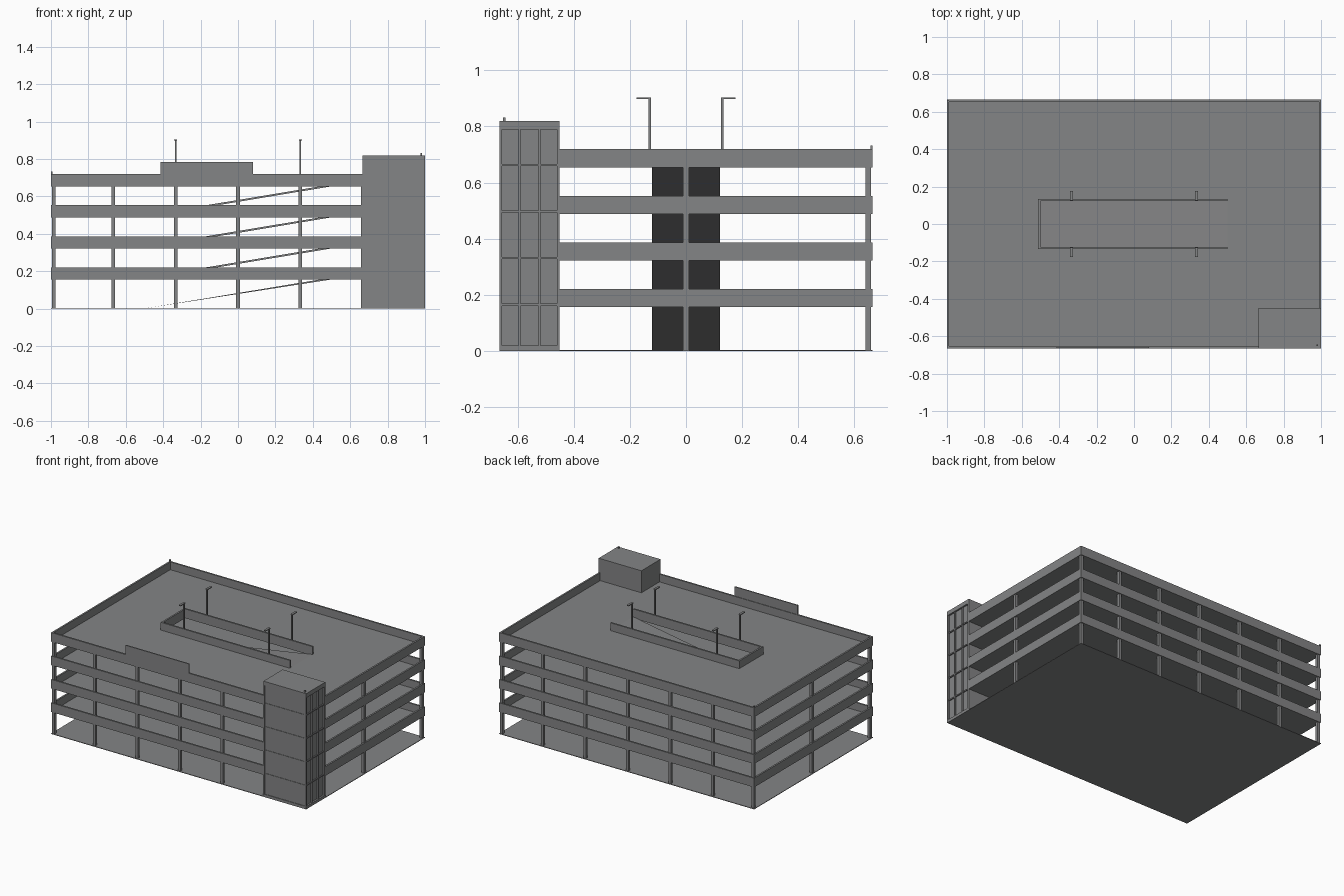
import bpy, bmesh
from mathutils import Vector

cube = bpy.data.objects.get("Cube")
if cube:
    bpy.data.objects.remove(cube, do_unlink=True)

GREY = (0.23, 0.233, 0.236, 1)
concrete = bpy.data.materials.new("concrete grey")
concrete.use_nodes = True
concrete.diffuse_color = GREY
concrete.node_tree.nodes["Principled BSDF"].inputs["Base Color"].default_value = GREY


def build(name, boxes):
    """One object from boxes given as (x0, x1, y0, y1, z0, z1)."""
    bm = bmesh.new()
    for x0, x1, y0, y1, z0, z1 in boxes:
        lo, hi = Vector((x0, y0, z0)), Vector((x1, y1, z1))
        verts = bmesh.ops.create_cube(bm, size=1)["verts"]
        bmesh.ops.scale(bm, vec=hi - lo, verts=verts)
        bmesh.ops.translate(bm, vec=(lo + hi) / 2, verts=verts)
    mesh = bpy.data.meshes.new(name)
    bm.to_mesh(mesh)
    bm.free()
    mesh.materials.append(concrete)
    obj = bpy.data.objects.new(name, mesh)
    bpy.context.collection.objects.link(obj)
    return obj


X, Y = 1.0, 0.665              # half size of the building
STOREY = 0.166                 # floor to floor height
SLAB, RAIL, WALL = 0.01, 0.055, 0.012
TX, TY, TOP = 0.665, -0.45, 0.82   # stair tower inner corner and height
RX, RY = 0.5, 0.122            # half size of the ramp opening
levels = [STOREY * i for i in range(1, 5)]

build("ground_slab", [(-X, X, -Y, Y, 0, 0.004)])

for i, z in enumerate(levels, 1):
    # Deck with ramp opening and tower corner left out
    a, b = X - 0.005, Y - 0.005
    zs = (z - SLAB, z)
    build(f"deck_{i}", [
        (-a, TX + 0.01, -b, TY, *zs), (-a, a, TY, -RY, *zs), (-a, a, RY, b, *zs),
        (-a, -RX, -RY, RY, *zs), (RX, a, -RY, RY, *zs)])

    # Outer parapet bands
    zs = (z - SLAB, z + RAIL)
    build(f"parapet_{i}", [
        (-X, TX, -Y, -Y + WALL, *zs), (-X, X, Y - WALL, Y, *zs),
        (-X, -X + WALL, -Y + WALL, Y - WALL, *zs),
        (X - WALL, X, TY, Y - WALL, *zs)])

    # Guard walls round three sides of the ramp opening
    build(f"ramp_guard_{i}", [
        (-RX - WALL, RX, RY, RY + WALL, *zs), (-RX - WALL, RX, -RY - WALL, -RY, *zs),
        (-RX - WALL, -RX, -RY, RY, *zs)])

    # Sloping ramp up to this deck
    ramp = build(f"ramp_{i}", [(-RX, RX, -RY, RY, z - STOREY - SLAB, z - STOREY)])
    for v in ramp.data.vertices:
        v.co.z = max(v.co.z + STOREY * (v.co.x + RX) / (2 * RX), 0.001)

# Perimeter columns
c = 0.01
xs = [-X + 0.015] + [k / 3 for k in range(-2, 3)] + [X - 0.015]
ys = Y - 0.015
spots = [(x, ys) for x in xs] + [(x, -ys) for x in xs[:-1]]
spots += [(xs[0], 0), (xs[-1], 0)]
build("columns", [(x - c, x + c, y - c, y + c, 0, levels[-1]) for x, y in spots])

# Stair tower: core, corner frame and glazing bars
d, f = 0.012, 0.01
core = [(TX, X - d, -Y + 0.004, TY, 0, TOP - 0.03), (TX, X, -Y, TY, TOP - 0.03, TOP),
        (TX, X, -Y, TY, 0, 0.02)]
build("stair_tower", core)
build("tower_frame", [
    (X - d, X, -Y, -Y + f, 0.02, TOP - 0.03), (X - d, X, TY - f, TY, 0.02, TOP - 0.03),
    (TX, TX + f, -Y, -Y + 0.006, 0.02, TOP - 0.03)])
bars = []
for k in (1, 2):
    y = -Y + (TY + Y) * k / 3
    bars.append((X - d, X - 0.002, y - 0.004, y + 0.004, 0.02, TOP - 0.03))
for z in levels:
    bars.append((X - d, X - 0.004, -Y + f, TY - f, z - 0.005, z + 0.003))
    bars.append((TX + f, X - d, -Y + 0.001, -Y + 0.006, z - 0.005, z + 0.003))
build("tower_glazing_bars", bars)

# Raised blank panel on the front edge
build("front_panel", [(-0.415, 0.08, -Y, -Y + 0.008, levels[-1], 0.785)])

# Roof lamps with arms pointing away from the ramp
for sx in (-1, 1):
    for sy in (-1, 1):
        x, y = sx / 3, sy * 0.129
        arm = sorted((y - sy * 0.004, sy * 0.176))
        build(f"roof_lamp_{'left' if sx > 0 else 'right'}_{'back' if sy > 0 else 'front'}", [
            (x - 0.004, x + 0.004, y - 0.004, y + 0.004, levels[-1], 0.9),
            (x - 0.008, x + 0.008, *arm, 0.898, 0.904)])

# Small corner posts on the parapet and tower roof
build("corner_posts", [(-X, -X + 0.008, Y - 0.008, Y, 0.71, 0.732),
                       (0.976, 0.984, -0.652, -0.644, TOP, 0.832)])
